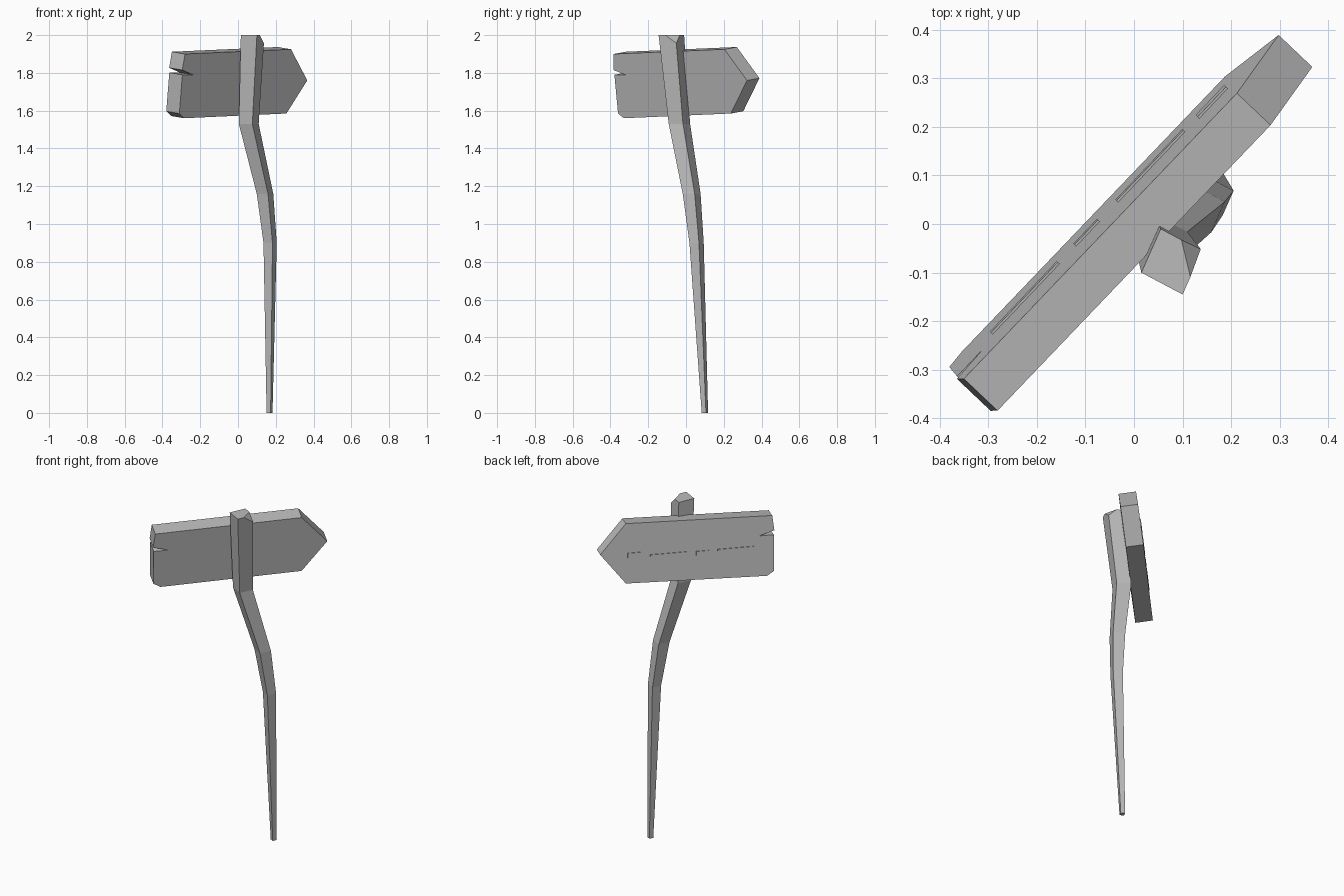
import bpy
import bmesh
from mathutils import Vector

cube = bpy.data.objects.get("Cube")
if cube:
    bpy.data.objects.remove(cube, do_unlink=True)

grey = bpy.data.materials.new("weathered_grey")
grey.use_nodes = True
colour = (0.5, 0.5, 0.5, 1)
grey.diffuse_color = colour
grey.node_tree.nodes["Principled BSDF"].inputs["Base Color"].default_value = colour


def finish(name, bm):
    """Turn a bmesh into a named, flat-shaded grey object."""
    bmesh.ops.recalc_face_normals(bm, faces=bm.faces)
    mesh = bpy.data.meshes.new(name)
    bm.to_mesh(mesh)
    bm.free()
    mesh.materials.append(grey)
    obj = bpy.data.objects.new(name, mesh)
    bpy.context.collection.objects.link(obj)
    return obj


def loft(bm, rings):
    """Join equal-sized rings of points into a closed solid."""
    loops = [[bm.verts.new(p) for p in ring] for ring in rings]
    count = len(loops[0])
    for low, high in zip(loops, loops[1:]):
        for i in range(count):
            j = (i + 1) % count
            bm.faces.new((low[i], low[j], high[j], high[i]))
    bm.faces.new(loops[0])
    bm.faces.new(loops[-1])


# Board frame: along its length, through its thickness, leaning with height
ALONG = Vector((0.688, 0.725, 0))
THROUGH = Vector((-0.725, 0.688, 0))
DEPTH = THROUGH * 0.0955 + Vector((0, 0, 0.012))


def on_board(u, z, t):
    lean = -0.062 + 0.122 * (1.91 - z)
    return ALONG * u + THROUGH * lean + Vector((0, 0, z)) + DEPTH * t


# Arrow-shaped board with a split in its square end
outline = [(-0.472, 1.90), (0.341, 1.925), (0.487, 1.76), (0.349, 1.585),
           (-0.435, 1.56), (-0.475, 1.585), (-0.478, 1.79),
           (-0.397, 1.79), (-0.482, 1.815)]
bm = bmesh.new()
loft(bm, [[on_board(u, z, t) for u, z in outline] for t in (0, 1)])
finish("arrow_board", bm)

# Thin raised strips on the back of the board: ends, middle height, half height
strips = [(0.25, 0.335, 1.735, 0.022), (0.01, 0.21, 1.725, 0.012),
          (-0.115, -0.045, 1.722, 0.012), (-0.365, -0.165, 1.722, 0.013)]
bm = bmesh.new()
for start, end, z, half in strips:
    corners = [(start, z - half), (end, z - half), (end, z + half), (start, z + half)]
    loft(bm, [[on_board(u, h, t) for u, h in corners] for t in (0.98, 1.05)])
finish("board_strips", bm)

# Crooked post, tapering to the ground: centre x, y, height, scale
sections = [(0.167, 0.10, 0, 0.25), (0.17, 0.056, 0.9, 0.56),
            (0.143, 0.03, 1.16, 0.70), (0.057, -0.035, 1.53, 0.84),
            (0.0775, -0.0775, 2.0, 1.0)]
left, front = Vector((-0.0625, -0.0225, 0)), Vector((0.0225, -0.0675, 0))
rings = [[Vector((x, y, z)) + side * s for side in (left, front, -left, -front)]
         for x, y, z, s in sections]
bm = bmesh.new()
loft(bm, rings)

# Chip off one top corner of the post
_, top_front, top_right, top_back = rings[-1]
p = top_front.lerp(top_right, 0.4)
q = top_back.lerp(top_right, 0.5)
r = top_right - Vector((0, 0, 0.045))
normal = (q - p).cross(r - p)
if normal.z < 0:
    normal.negate()
bmesh.ops.bisect_plane(bm, geom=bm.verts[:] + bm.edges[:] + bm.faces[:],
                       plane_co=p, plane_no=normal, clear_outer=True)
bmesh.ops.holes_fill(bm, edges=[e for e in bm.edges if e.is_boundary], sides=0)
finish("post", bm)
